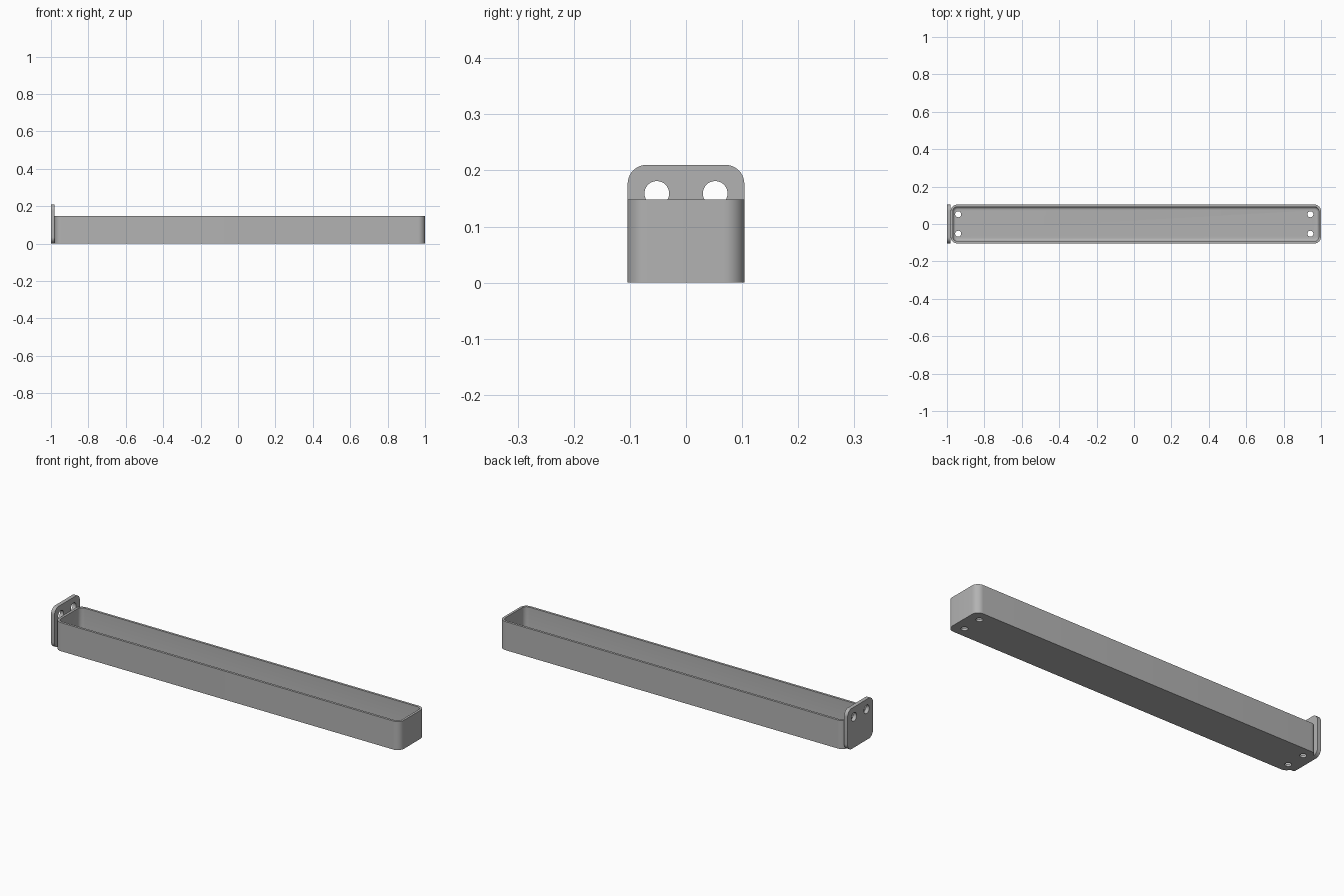
import bpy, bmesh, math
from mathutils import Matrix

cube = bpy.data.objects.get("Cube")
if cube:
    bpy.data.objects.remove(cube, do_unlink=True)

grey = bpy.data.materials.new("plain grey")
grey.use_nodes = True
colour = (0.45, 0.45, 0.45, 1)
grey.diffuse_color = colour
grey.node_tree.nodes["Principled BSDF"].inputs["Base Color"].default_value = colour


def rounded_rect(half_a, half_b, radius, steps=10):
    """Counter-clockwise outline of a rectangle with round corners."""
    points = []
    for i, (sa, sb) in enumerate([(1, 1), (-1, 1), (-1, -1), (1, -1)]):
        for s in range(steps + 1):
            t = (i + s / steps) * math.pi / 2
            points.append((sa * (half_a - radius) + radius * math.cos(t),
                           sb * (half_b - radius) + radius * math.sin(t)))
    return points


def loft(name, half_a, half_b, radius, levels, matrix):
    """Skin a stack of (inset, height) outlines and cap both ends."""
    bm = bmesh.new()
    rings = []
    for inset, h in levels:
        outline = rounded_rect(half_a - inset, half_b - inset, radius - inset)
        rings.append([bm.verts.new((a, b, h)) for a, b in outline])
    for low, high in zip(rings, rings[1:]):
        for i in range(len(low)):
            j = (i + 1) % len(low)
            bm.faces.new((low[i], low[j], high[j], high[i]))
    bm.faces.new(rings[0][::-1])
    bm.faces.new(rings[-1])
    bm.transform(matrix)
    bmesh.ops.recalc_face_normals(bm, faces=bm.faces)
    mesh = bpy.data.meshes.new(name)
    bm.to_mesh(mesh)
    bm.free()
    mesh.materials.append(grey)
    obj = bpy.data.objects.new(name, mesh)
    bpy.context.collection.objects.link(obj)
    return obj


def drill(obj, radius, location, rotation=(0, 0, 0)):
    """Cut a round through-hole and discard the cutter."""
    bpy.ops.mesh.primitive_cylinder_add(vertices=32, radius=radius, depth=0.08,
                                        location=location, rotation=rotation)
    cutter = bpy.context.object
    cutter.hide_render = True
    mod = obj.modifiers.new("hole", "BOOLEAN")
    mod.operation = "DIFFERENCE"
    mod.solver = "EXACT"
    mod.object = cutter
    bpy.context.view_layer.objects.active = obj
    bpy.ops.object.modifier_apply(modifier=mod.name)
    bpy.data.objects.remove(cutter, do_unlink=True)


# Open tray with thin walls and a rounded inner floor edge
wall, floor, fillet = 0.012, 0.012, 0.016
levels = [(0, 0), (0, 0.148), (wall, 0.148)]
for s in range(7):
    t = s / 6 * math.pi / 2
    levels.append((wall + fillet * (1 - math.cos(t)),
                   floor + fillet * (1 - math.sin(t))))
tray = loft("tray", 0.99, 0.104, 0.036, levels, Matrix.Translation((0.01, 0, 0)))

# Upright mounting plate on the end of the tray
upright = Matrix(((0, 0, 1, -1), (1, 0, 0, 0), (0, 1, 0, 0.105), (0, 0, 0, 1)))
plate = loft("mounting_plate", 0.104, 0.105, 0.034, [(0, 0), (0, 0.02)], upright)

# Drain holes in the floor and screw holes in the plate
for y in (-0.052, 0.052):
    for x in (-0.94, 0.943):
        drill(tray, 0.016, (x, y, 0))
    drill(plate, 0.022, (-0.99, y, 0.159), (0, math.pi / 2, 0))

for obj in (tray, plate):
    bpy.ops.object.select_all(action="DESELECT")
    obj.select_set(True)
    bpy.context.view_layer.objects.active = obj
    bpy.ops.object.shade_smooth_by_angle(angle=math.radians(30))
